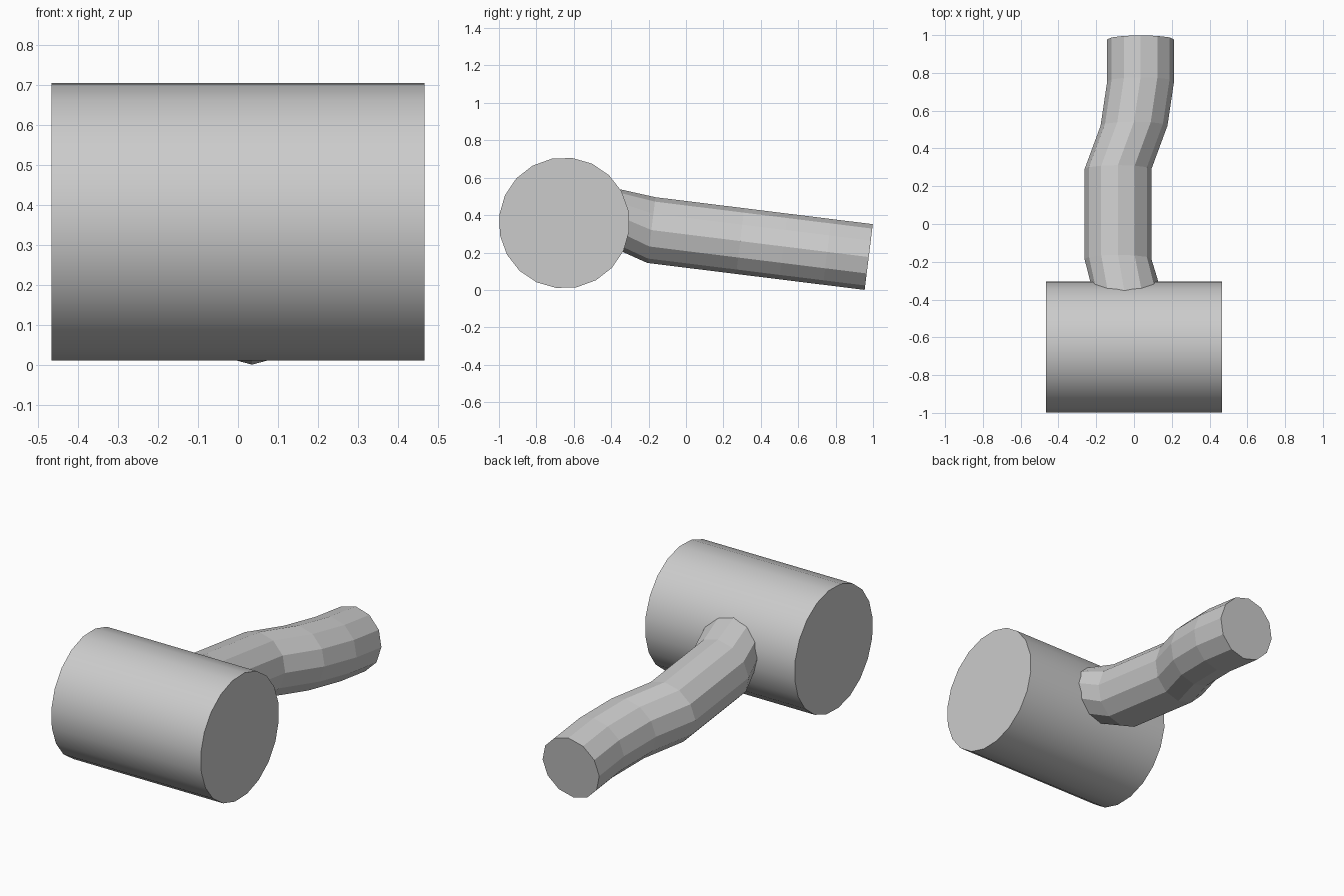
import bpy, bmesh
from math import sin, cos, pi, radians, sqrt
from mathutils import Vector

if "Cube" in bpy.data.objects:
    bpy.data.objects.remove(bpy.data.objects["Cube"])

TILT = radians(7.06)
HEAD_Y, HEAD_Z, HEAD_R, HALF = -0.651, 0.358, 0.35, 0.467


def loft(name, rings, cap_start=True, cap_end=True):
    """Bridge a list of equal-sized point rings into one mesh."""
    bm = bmesh.new()
    loops = [[bm.verts.new(p) for p in ring] for ring in rings]
    n = len(loops[0])
    for a, b in zip(loops, loops[1:]):
        for i in range(n):
            j = (i + 1) % n
            bm.faces.new((a[i], a[j], b[j], b[i]))
    if cap_start:
        bm.faces.new(loops[0])
    if cap_end:
        bm.faces.new(loops[-1])
    bmesh.ops.recalc_face_normals(bm, faces=bm.faces)
    mesh = bpy.data.meshes.new(name)
    bm.to_mesh(mesh)
    bm.free()
    ob = bpy.data.objects.new(name, mesh)
    bpy.context.collection.objects.link(ob)
    return ob


# Mallet head: 20-sided drum lying along x, smooth barrel with crisp ends
def head_ring(x):
    angles = [2 * pi * i / 20 - TILT for i in range(20)]
    return [(x, HEAD_Y + HEAD_R * cos(a), HEAD_Z + HEAD_R * sin(a)) for a in angles]


head = loft("mallet_head", [head_ring(-HALF), head_ring(HALF)])
bpy.context.view_layer.objects.active = head
head.select_set(True)
bpy.ops.object.shade_smooth_by_angle(angle=radians(30))

# Handle: 12-sided, wavy in x, sloping gently down towards its end
SIDES, R = 12, 0.177
up = Vector((0, sin(TILT), cos(TILT)))


def handle_ring(x, y):
    z = 0.320 - (y + 0.185) * 0.124
    centre = Vector((x, y, z))
    angles = [2 * pi * i / SIDES for i in range(SIDES)]
    return [centre + Vector((R * cos(a), 0, 0)) + up * R * sin(a) for a in angles]


# Root ring wraps onto the curved head surface, sunk slightly into it
root = []
for i in range(SIDES):
    a = 2 * pi * i / SIDES
    z = 0.373 + 0.167 * sin(a)
    y = HEAD_Y + sqrt(0.342 ** 2 - (z - HEAD_Z) ** 2)
    root.append((-0.05 + 0.18 * cos(a), y, z))

path = [(-0.085, -0.185), (-0.085, 0.29), (0.0, 0.52), (0.035, 0.755), (0.035, 0.977)]
loft("handle", [root] + [handle_ring(x, y) for x, y in path], cap_start=False)
